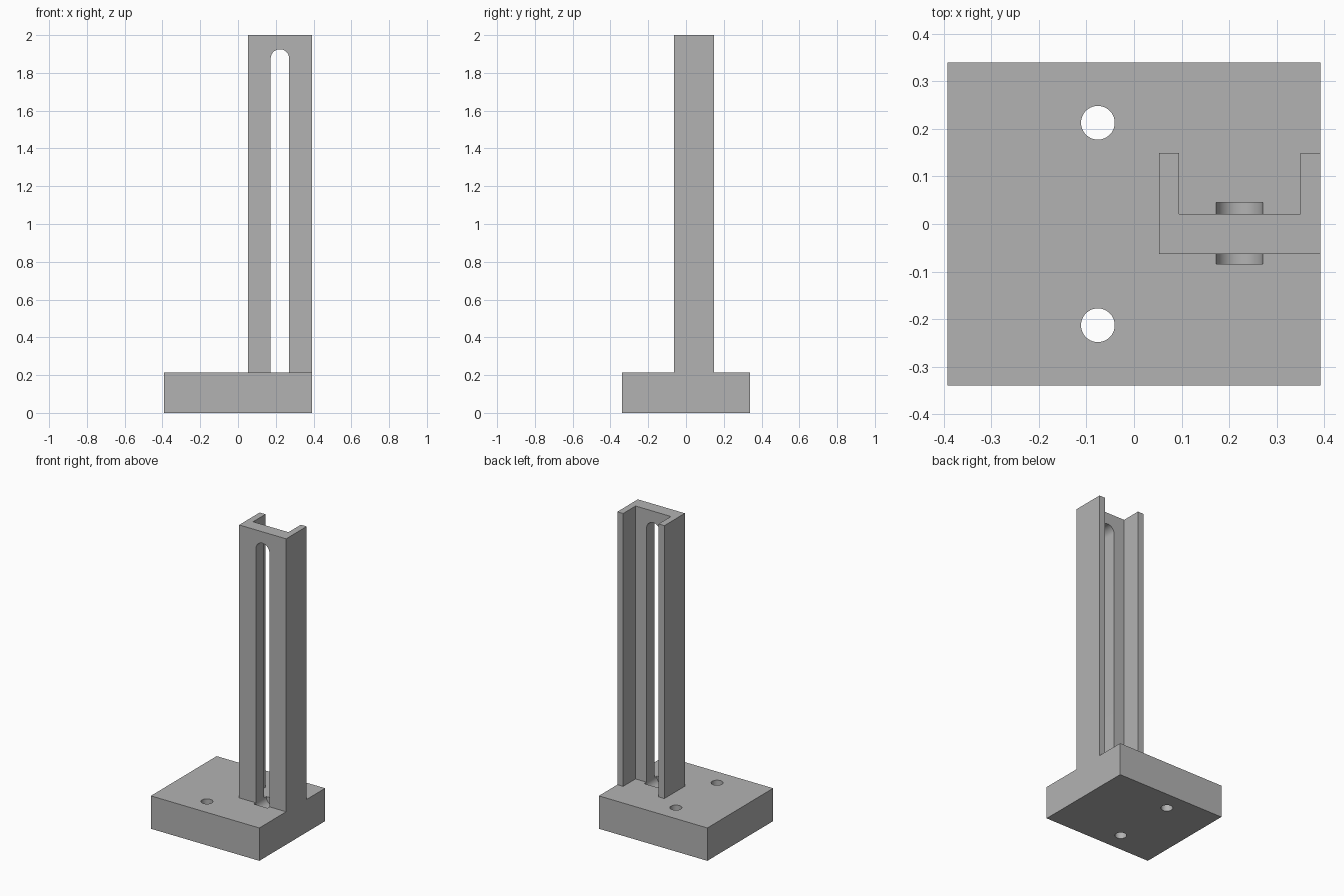
import bpy
import bmesh
import math
from mathutils import Matrix

if "Cube" in bpy.data.objects:
    bpy.data.objects.remove(bpy.data.objects["Cube"], do_unlink=True)

HALF_X, HALF_Y = 0.3925, 0.34
BASE_TOP, TOP = 0.215, 2.0
SLOT_X, SLOT_R, SLOT_TOP = 0.222, 0.049, 1.925
ARC_STEPS = 24

grey = bpy.data.materials.new("plain grey")
grey.use_nodes = True
grey.diffuse_color = (0.45, 0.45, 0.45, 1)
grey.node_tree.nodes["Principled BSDF"].inputs["Base Color"].default_value = grey.diffuse_color


def prism(name, points, depth):
    """Extrude a 3D outline along the depth vector into a closed solid."""
    bm = bmesh.new()
    face = bm.faces.new([bm.verts.new(p) for p in points])
    result = bmesh.ops.extrude_face_region(bm, geom=[face], use_keep_orig=True)
    moved = [g for g in result["geom"] if isinstance(g, bmesh.types.BMVert)]
    bmesh.ops.translate(bm, verts=moved, vec=depth)
    bmesh.ops.recalc_face_normals(bm, faces=bm.faces)
    mesh = bpy.data.meshes.new(name)
    bm.to_mesh(mesh)
    bm.free()
    mesh.materials.append(grey)
    obj = bpy.data.objects.new(name, mesh)
    bpy.context.collection.objects.link(obj)
    return obj


def combine(target, other, operation):
    """Apply a boolean to the target and discard the other solid."""
    bpy.context.view_layer.objects.active = target
    mod = target.modifiers.new(operation.lower(), "BOOLEAN")
    mod.operation = operation
    mod.solver = "EXACT"
    mod.object = other
    bpy.ops.object.modifier_apply(modifier=mod.name)
    bpy.data.objects.remove(other, do_unlink=True)


# Base plate
stand = prism("slotted_column_stand",
              [(x * HALF_X, y * HALF_Y, 0) for x, y in ((-1, -1), (1, -1), (1, 1), (-1, 1))],
              (0, 0, BASE_TOP))

# U-shaped channel column, flush with the plate's left side
left, right, front, back = 0.0525, HALF_X, -0.063, 0.149
web, wall = 0.021, 0.042
outline = [(left, front), (right, front), (right, back), (right - wall, back),
           (right - wall, web), (left + wall, web), (left + wall, back), (left, back)]
column = prism("column", [(x, y, BASE_TOP / 2) for x, y in outline],
               (0, 0, TOP - BASE_TOP / 2))
for v in column.data.vertices:
    v.co.z = min(v.co.z, TOP)
combine(stand, column, "UNION")

# Long round-ended slot, which also leaves a shallow groove in the plate
slot = []
for centre_z, start in ((SLOT_TOP - SLOT_R, 0), (BASE_TOP, math.pi)):
    for i in range(ARC_STEPS + 1):
        a = start + math.pi * i / ARC_STEPS
        slot.append((SLOT_X + SLOT_R * math.cos(a), -0.084, centre_z + SLOT_R * math.sin(a)))
combine(stand, prism("slot_cutter", slot, (0, 0.129, 0)), "DIFFERENCE")

# Two bolt holes through the plate
for side in (-1, 1):
    ring = [(-0.076 + 0.0355 * math.cos(a), side * 0.213 + 0.0355 * math.sin(a), -0.1)
            for a in (2 * math.pi * i / 48 for i in range(48))]
    combine(stand, prism("hole_cutter", ring, (0, 0, 0.5)), "DIFFERENCE")

# Smooth the round walls, keep the corners crisp
bpy.ops.object.select_all(action="DESELECT")
stand.select_set(True)
bpy.context.view_layer.objects.active = stand
bpy.ops.object.shade_smooth_by_angle(angle=math.radians(30))
